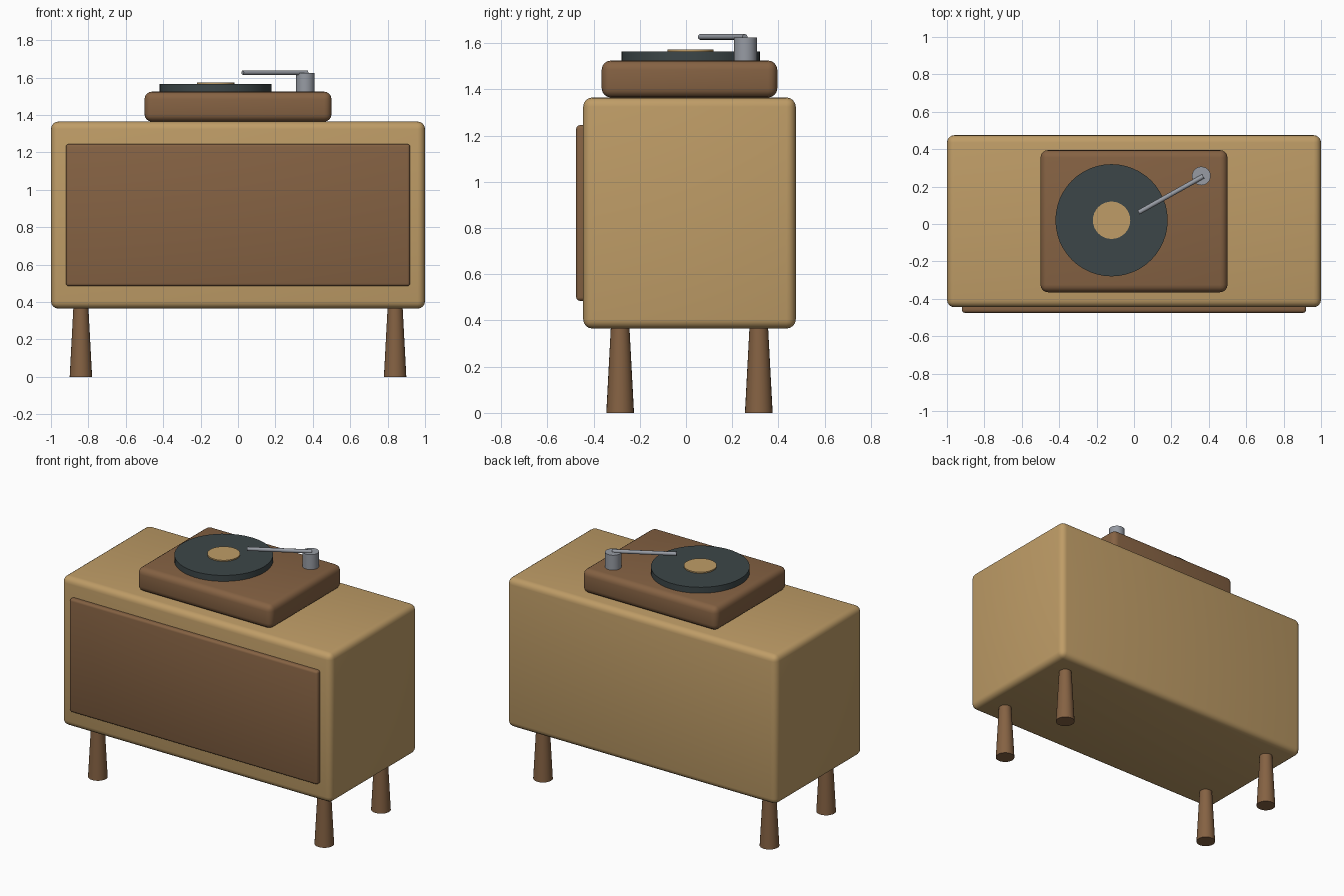
import bpy
import math
from mathutils import Vector

if "Cube" in bpy.data.objects:
    bpy.data.objects.remove(bpy.data.objects["Cube"])


def material(name, rgb):
    m = bpy.data.materials.new(name)
    m.diffuse_color = (*rgb, 1.0)
    m.use_nodes = True
    m.node_tree.nodes["Principled BSDF"].inputs["Base Color"].default_value = m.diffuse_color
    return m


TAN = material("light wood", (0.52, 0.335, 0.135))
BROWN = material("dark wood", (0.235, 0.122, 0.056))
BLACK = material("charcoal vinyl", (0.046, 0.062, 0.065))
METAL = material("grey metal", (0.31, 0.33, 0.37))


def finish(name, mat, angle):
    ob = bpy.context.object
    ob.name = name
    ob.data.materials.append(mat)
    bpy.ops.object.shade_smooth_by_angle(angle=math.radians(angle))
    return ob


def rounded_box(name, mat, lo, hi, radius, segments=4):
    lo, hi = Vector(lo), Vector(hi)
    bpy.ops.mesh.primitive_cube_add(size=1, location=(lo + hi) / 2)
    bpy.context.object.scale = hi - lo
    bpy.ops.object.transform_apply(location=False, rotation=False, scale=True)
    bevel = bpy.context.object.modifiers.new("rounding", 'BEVEL')
    bevel.width = radius
    bevel.segments = segments
    bpy.ops.object.modifier_apply(modifier=bevel.name)
    return finish(name, mat, 40)


def rod(name, mat, start, end, r1, r2=None, sides=32):
    start, end = Vector(start), Vector(end)
    axis = end - start
    bpy.ops.mesh.primitive_cone_add(
        vertices=sides, radius1=r1, radius2=r1 if r2 is None else r2,
        depth=axis.length, location=(start + end) / 2,
        rotation=axis.to_track_quat('Z', 'Y').to_euler())
    return finish(name, mat, 35)


# Cabinet and front panel
rounded_box("cabinet", TAN, (-1, -0.445, 0.365), (1, 0.475, 1.365), 0.04)
rounded_box("front_panel", BROWN, (-0.92, -0.475, 0.485), (0.92, -0.425, 1.245), 0.015, 3)

# Tapered legs
for sx, side in ((-1, "left"), (1, "right")):
    for y, end in ((-0.285, "front"), (0.315, "back")):
        rod(f"{end}_{side}_leg", BROWN, (sx * 0.84, y, 0), (sx * 0.84, y, 0.375), 0.06, 0.04, 24)

# Record player base
rounded_box("player_base", BROWN, (-0.5, -0.365, 1.365), (0.5, 0.395, 1.525), 0.04)

# Record and its centre label
rod("record", BLACK, (-0.12, 0.02, 1.52), (-0.12, 0.02, 1.565), 0.3, sides=48)
rod("record_label", TAN, (-0.12, 0.02, 1.56), (-0.12, 0.02, 1.573), 0.1, sides=32)

# Tone arm and its pivot
rod("arm_pivot", METAL, (0.36, 0.257, 1.52), (0.36, 0.257, 1.625), 0.05, sides=24)
rod("tone_arm", METAL, (0.37, 0.255, 1.627), (0.025, 0.062, 1.627), 0.0125, sides=12)
